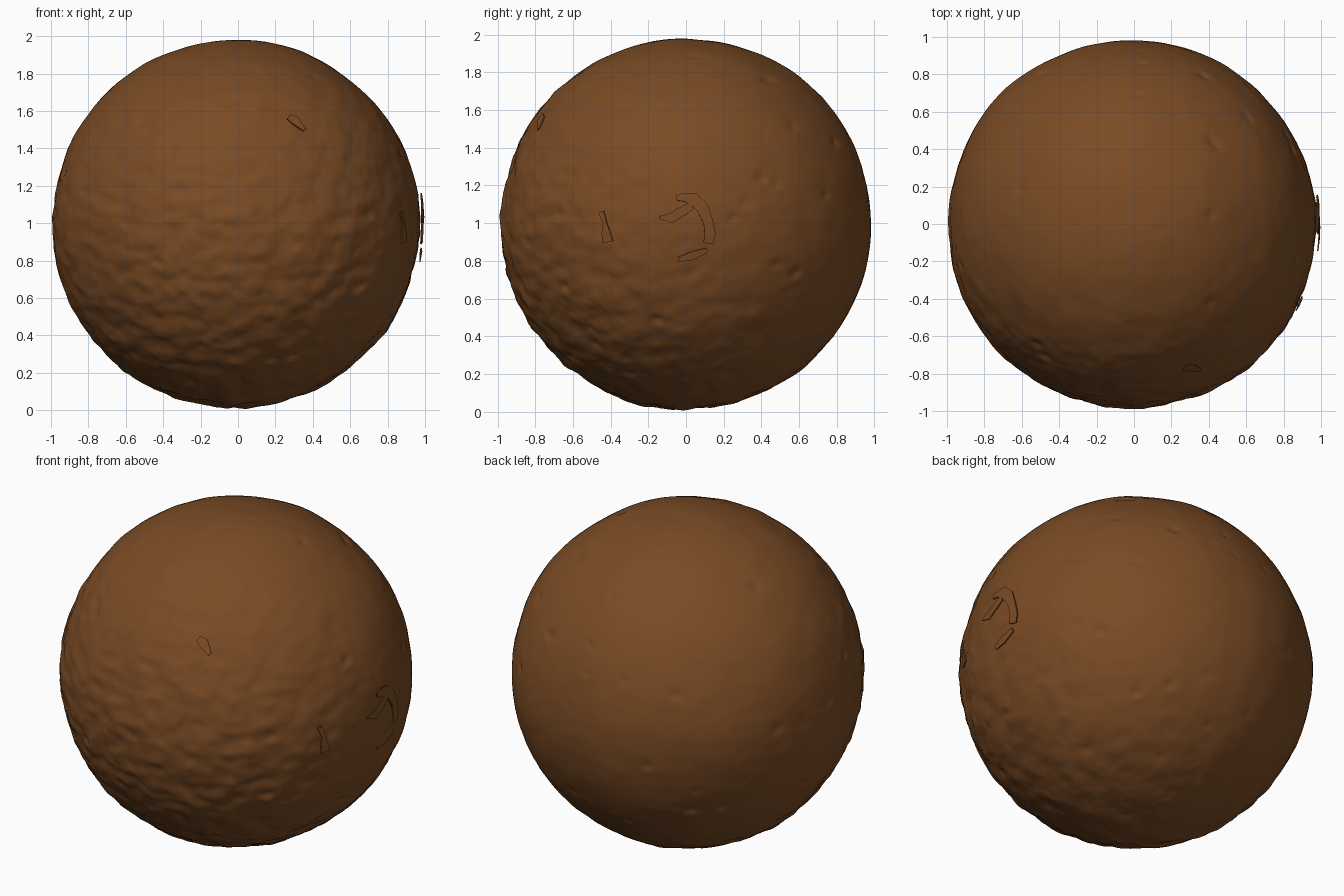
import bpy, bmesh, math, random
from mathutils import Vector, noise

if "Cube" in bpy.data.objects:
    bpy.data.objects.remove(bpy.data.objects["Cube"])

random.seed(4)
CENTRE = Vector((-0.011, 0.0, 0.997))
RADIUS = 0.983

brown = bpy.data.materials.new("earth_brown")
brown.diffuse_color = (0.195, 0.070, 0.018, 1)
brown.use_nodes = True
brown.node_tree.nodes["Principled BSDF"].inputs["Base Color"].default_value = brown.diffuse_color


def finish(bm, name, smooth=True):
    me = bpy.data.meshes.new(name)
    bm.to_mesh(me)
    bm.free()
    me.materials.append(brown)
    for p in me.polygons:
        p.use_smooth = smooth
    ob = bpy.data.objects.new(name, me)
    bpy.context.collection.objects.link(ob)
    return ob


def on_side(axis, u, v):
    """Unit direction of a point read off the front, right or top view."""
    if axis == "front":
        a, c = u - CENTRE.x, v - CENTRE.z
        return Vector((a, -math.sqrt(max(0.01, RADIUS**2 - a*a - c*c)), c)).normalized()
    if axis == "right":
        c = v - CENTRE.z
        return Vector((math.sqrt(max(0.01, RADIUS**2 - u*u - c*c)), u, c)).normalized()
    a = u - CENTRE.x
    return Vector((a, v, math.sqrt(max(0.01, RADIUS**2 - a*a - v*v)))).normalized()


# small pits and knobs: visible ones, then scattered ones
marks = [("front", .70, 1.03), ("front", .65, .65), ("front", .28, .28), ("front", 0, .15),
         ("front", .55, .35), ("front", -.48, 1.48), ("front", -.43, .78),
         ("right", .40, 1.22), ("right", .43, 1.75), ("right", .58, .72), ("right", -.15, .48),
         ("right", .60, .40), ("right", -.20, 1.36), ("right", -.62, .26),
         ("top", .42, .46), ("top", -.52, -.65), ("top", .38, .80)]
pits = [(on_side(*m), 0.045, 0.016) for m in marks]
for i in range(45):
    d = Vector([random.gauss(0, 1) for _ in range(3)]).normalized()
    pits.append((d, random.uniform(.03, .05), random.uniform(.006, .014)))

# lumpy ball, roughest low on the front
bm = bmesh.new()
bmesh.ops.create_icosphere(bm, subdivisions=7, radius=1)
for v in bm.verts:
    n = v.co.normalized()
    rough = min(1, max(0.15, 0.45 - 0.55 * n.y - 0.45 * n.z))
    r = RADIUS + 0.007 * noise.noise(n * 2.2 + Vector((3, 1, 7)))
    r += 0.006 * noise.noise(n * 6) * (0.4 + rough)
    r += 0.011 * rough * noise.noise(Vector((n.x * 9, n.y * 9, n.z * 15)))
    r += 0.004 * rough * noise.noise(n * 24)
    for d, w, h in pits:
        q = (n - d).length / w
        if q < 2.5:
            # dent with a raised lower lip
            r += h * math.exp(-q * q * 2) * (-0.5 - 1.6 * (n.z - d.z) / w)
    v.co = CENTRE + n * r
finish(bm, "lumpy_ball")


# thin loose flakes lying just above the surface
def flake(name, axis, path, lift):
    """Ribbon through (u, v, half width) points, wrapped round the ball."""
    bm = bmesh.new()
    rings = []
    for i, (u, v, w) in enumerate(path):
        a, b = path[max(i - 1, 0)], path[min(i + 1, len(path) - 1)]
        t = Vector((b[0] - a[0], b[1] - a[1])).normalized()
        ring = []
        for s, h in ((-1, 0), (1, 0), (1, .007), (-1, .007)):
            d = on_side(axis, u - t.y * w * s, v + t.x * w * s)
            ring.append(bm.verts.new(CENTRE + d * (lift + h)))
        rings.append(ring)
    for p, q in zip(rings, rings[1:]):
        for k in range(4):
            bm.faces.new((p[k], p[(k + 1) % 4], q[(k + 1) % 4], q[k]))
    bm.faces.new(rings[0])
    bm.faces.new(rings[-1][::-1])
    bmesh.ops.recalc_face_normals(bm, faces=bm.faces)
    finish(bm, name, False)


flake("hook_flake", "right", [(-.05, 1.13, .012), (-.01, 1.135, .022), (.04, 1.125, .032),
                              (.085, 1.08, .032), (.115, 1.01, .025), (.125, .94, .028),
                              (.115, .895, .025)], 1.001)
flake("barb_flake", "right", [(-.14, 1.03, .006), (-.08, 1.025, .025), (-.03, 1.055, .025),
                              (.03, 1.09, .02)], 1.001)
flake("lower_flake", "right", [(-.04, .81, .012), (.03, .83, .022), (.11, .86, .012)], 1.001)
flake("side_flake", "right", [(-.445, 1.06, .014), (-.425, 1.0, .010), (-.42, .95, .022),
                              (-.41, .90, .028)], 0.99)
flake("front_flake", "front", [(.265, 1.56, .014), (.30, 1.54, .022), (.35, 1.49, .008)], 0.995)
